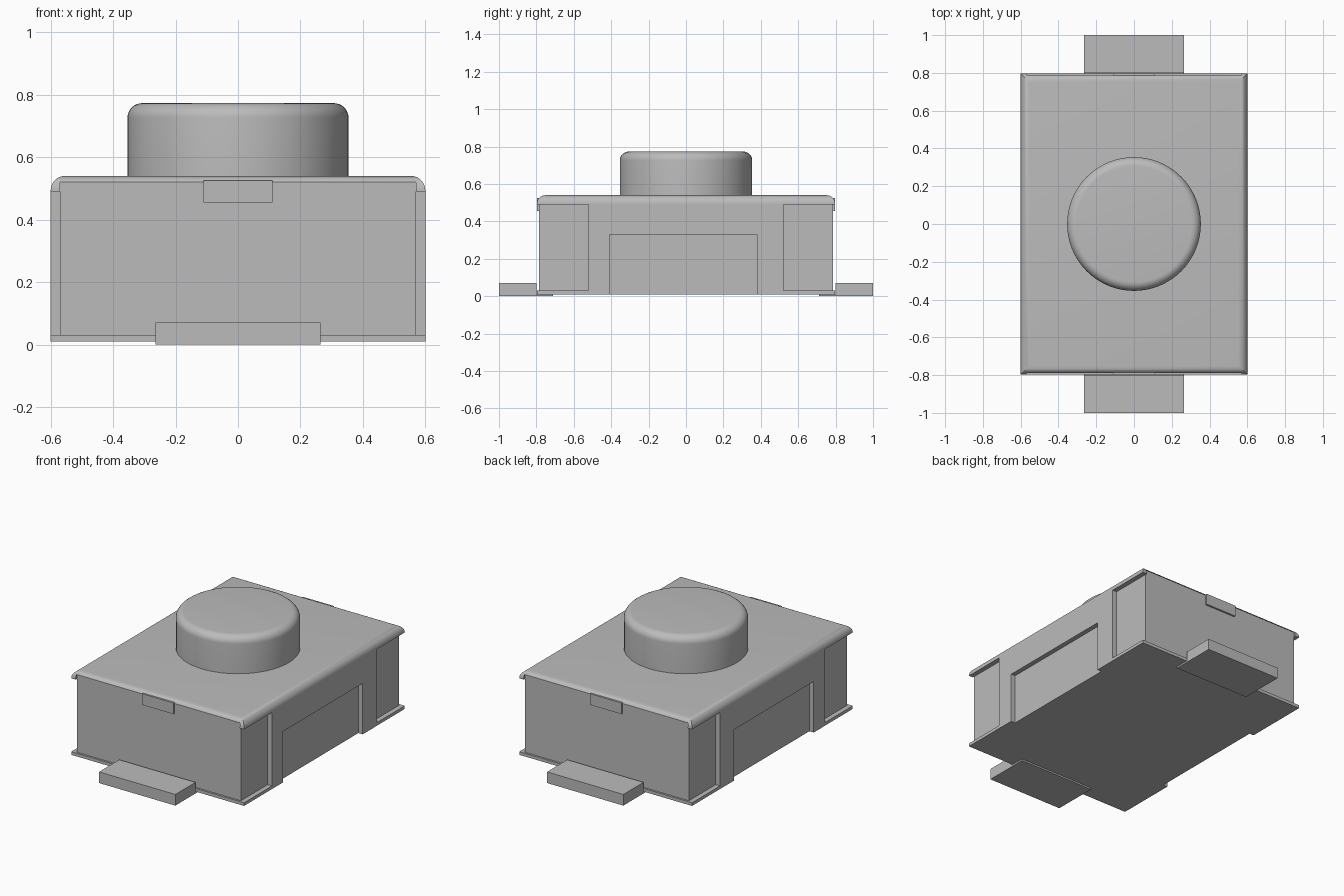
import bpy
import bmesh
from mathutils import Matrix

cube = bpy.data.objects.get("Cube")
if cube:
    bpy.data.objects.remove(cube, do_unlink=True)

GREY = (0.5, 0.5, 0.5, 1.0)
grey = bpy.data.materials.new("plain grey")
grey.use_nodes = True
grey.diffuse_color = GREY
grey.node_tree.nodes["Principled BSDF"].inputs["Base Color"].default_value = GREY

HALF_X, HALF_Y = 0.6, 0.797       # outer cover
CORE_X, CORE_Y = 0.57, 0.785      # inner housing
FLOOR, SILL, EAVE, CEILING, ROOF = 0.01, 0.03, 0.49, 0.52, 0.54


def finish(name, bm):
    bmesh.ops.recalc_face_normals(bm, faces=bm.faces)
    mesh = bpy.data.meshes.new(name)
    bm.to_mesh(mesh)
    bm.free()
    mesh.materials.append(grey)
    obj = bpy.data.objects.new(name, mesh)
    bpy.context.collection.objects.link(obj)
    return obj


def activate(obj):
    bpy.ops.object.select_all(action='DESELECT')
    obj.select_set(True)
    bpy.context.view_layer.objects.active = obj


def smooth(obj):
    activate(obj)
    bpy.ops.object.shade_smooth_by_angle(angle=0.6)


def bevel_top(bm, top, width):
    edges = [e for e in bm.edges if all(abs(v.co.z - top) < 1e-4 for v in e.verts)]
    bmesh.ops.bevel(bm, geom=edges, offset=width, segments=8, profile=0.5,
                    affect='EDGES', clamp_overlap=True)


def box_mesh(x, y, z):
    bm = bmesh.new()
    bmesh.ops.create_cube(bm, size=1)
    for v in bm.verts:
        v.co = [lo if c < 0 else hi for c, (lo, hi) in zip(v.co, (x, y, z))]
    return bm


def box(name, x, y, z):
    return finish(name, box_mesh(x, y, z))


def extrude_yz(name, outline, x0, x1):
    bm = bmesh.new()
    face = bm.faces.new([bm.verts.new((x0, y, z)) for y, z in outline])
    new = bmesh.ops.extrude_face_region(bm, geom=[face])["geom"]
    for v in new:
        if isinstance(v, bmesh.types.BMVert):
            v.co.x = x1
    return finish(name, bm)


# Housing core with the thin floor plate that peeks out at both ends
box("housing", (-CORE_X, CORE_X), (-CORE_Y, CORE_Y), (FLOOR, CEILING))
for name, s in (("front", -1), ("back", 1)):
    ends = sorted((s * CORE_Y, s * HALF_Y))
    box(name + "_floor_lip", (-CORE_X, CORE_X), ends, (FLOOR, SILL))
    # Folded cover clip
    box(name + "_clip", (-0.11, 0.11), ends, (0.455, CEILING + 0.005))
    # Stepped solder lead, with a thin foot under the floor
    lead = [(0.71, 0), (1, 0), (1, 0.07), (0.8, 0.07), (0.8, FLOOR), (0.71, FLOOR)]
    extrude_yz(name + "_lead", [(s * y, z) for y, z in lead], -0.265, 0.265)

# Side skirts: notched panel joined to the floor flanges at the corners
skirt = [(-HALF_Y, FLOOR), (-0.41, FLOOR), (-0.41, 0.33), (0.38, 0.33),
         (0.38, FLOOR), (HALF_Y, FLOOR), (HALF_Y, SILL), (0.52, SILL),
         (0.52, EAVE), (-0.52, EAVE), (-0.52, SILL), (-HALF_Y, SILL)]
for name, s in (("left", 1), ("right", -1)):
    extrude_yz(name + "_skirt", skirt, s * CORE_X, s * HALF_X)

# Rounded top cover, hollowed underneath
bm = box_mesh((-HALF_X, HALF_X), (-HALF_Y, HALF_Y), (EAVE, ROOF))
bevel_top(bm, ROOF, 0.046)
cover = finish("top_cover", bm)
cutter = box("cover_cutter", (-CORE_X, CORE_X), (-1, 1), (0.4, CEILING))
cutter.hide_render = True
hollow = cover.modifiers.new("hollow", 'BOOLEAN')
hollow.operation = 'DIFFERENCE'
hollow.solver = 'EXACT'
hollow.object = cutter
activate(cover)
bpy.ops.object.modifier_apply(modifier=hollow.name)
bpy.data.objects.remove(cutter, do_unlink=True)
smooth(cover)

# Round push button
BUTTON_TOP = 0.773
bm = bmesh.new()
depth = BUTTON_TOP - CEILING
bmesh.ops.create_cone(bm, cap_ends=True, segments=64, radius1=0.354, radius2=0.354,
                      depth=depth,
                      matrix=Matrix.Translation((0, 0, CEILING + depth / 2)))
bevel_top(bm, BUTTON_TOP, 0.047)
smooth(finish("push_button", bm))
